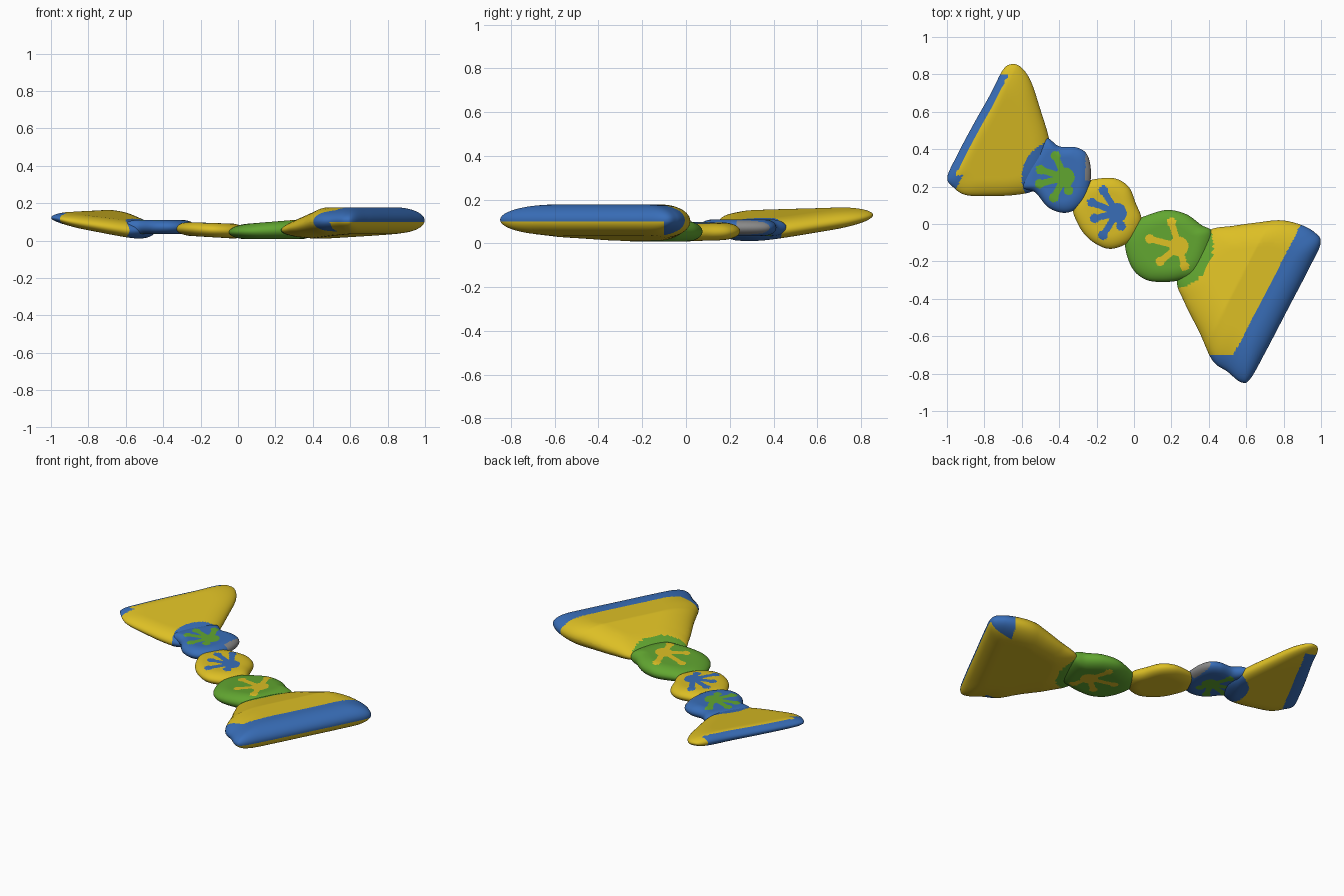
import bpy, bmesh, math
from mathutils import Vector

if "Cube" in bpy.data.objects:
    bpy.data.objects.remove(bpy.data.objects["Cube"])


def material(name, rgb):
    m = bpy.data.materials.new(name)
    m.diffuse_color = (*rgb, 1)
    m.use_nodes = True
    m.node_tree.nodes["Principled BSDF"].inputs["Base Color"].default_value = m.diffuse_color
    return m


MATS = [material("yellow", (0.72, 0.52, 0.018)), material("blue", (0.04, 0.155, 0.48)),
        material("green", (0.12, 0.38, 0.03)), material("grey", (0.25, 0.25, 0.25))]
YELLOW, BLUE, GREEN, GREY = range(4)


def smooth_loop(pts, n):
    """Closed Catmull-Rom curve through the points."""
    out = []
    for i in range(len(pts)):
        a, b, c, d = (Vector(pts[(i + k) % len(pts)]) for k in (-1, 0, 1, 2))
        for j in range(n):
            t = j / n
            out.append(0.5 * (2 * b + (c - a) * t + (2 * a - 5 * b + 4 * c - d) * t * t
                              + (3 * b - a - 3 * c + d) * t ** 3))
    return out


def ramp(v, v0, v1, a, b):
    t = max(0, min(1, (v - v0) / (v1 - v0)))
    return a + (b - a) * t


def pillow(name, pts, centre, top, bottom, rim, color, cuts=(), n=12, rings=30):
    """Rounded slab inside an outline, with height rules, cut lines and a colour rule."""
    loop, c = smooth_loop(pts, n), Vector(centre)
    bm = bmesh.new()

    def ring(s, side):
        u = max(0, (s - 1 + rim) / rim)
        prof = side * math.sqrt(max(0, 1 - u * u))
        vs = []
        for p in loop:
            q = c + (p - c) * s
            hi, lo = top(q.x, q.y), bottom(q.x, q.y)
            vs.append(bm.verts.new((q.x, q.y, (hi + lo) / 2 + prof * (hi - lo) / 2)))
        return vs

    # even steps over the flat part, arc steps around the rim
    flat = [(k + 1) / rings * (1 - rim) for k in range(rings)]
    arc = [1 - rim + rim * math.sin(math.pi / 2 * (k + 1) / 12) for k in range(11)]
    sizes = flat + arc
    stack = [ring(s, 1) for s in sizes] + [ring(1, 0)] + [ring(s, -1) for s in reversed(sizes)]
    m = len(loop)
    for a, b in zip(stack, stack[1:]):
        for i in range(m):
            j = (i + 1) % m
            bm.faces.new((a[i], a[j], b[j], b[i]))
    bm.faces.new(stack[0])
    bm.faces.new(stack[-1])
    for co, no in cuts:
        bmesh.ops.bisect_plane(bm, geom=bm.verts[:] + bm.edges[:] + bm.faces[:],
                               plane_co=co, plane_no=no, dist=1e-5)
    bmesh.ops.recalc_face_normals(bm, faces=bm.faces[:])
    for f in bm.faces:
        p = f.calc_center_median()
        f.material_index = color(p.x, p.y, p.z)
        f.smooth = True
    me = bpy.data.meshes.new(name)
    bm.to_mesh(me)
    bm.free()
    for mat in MATS:
        me.materials.append(mat)
    ob = bpy.data.objects.new(name, me)
    bpy.context.collection.objects.link(ob)
    return ob


def in_hand(x, y, palm, tips):
    """True inside a splayed hand: round palm, thin fingers, round fingertips."""
    p, c = Vector((x, y)), Vector(palm)
    if (p - c).length < 0.052:
        return True
    for tip in tips:
        e = Vector(tip)
        t = max(0, min(1, (p - c).dot(e - c) / (e - c).length_squared))
        if (p - c.lerp(e, t)).length < 0.017 or (p - e).length < 0.025:
            return True
    return False


# Large wedge: stripe on the upper outer bevel and blue corners
def large_d(x, y):
    return 0.89 * x - 0.46 * y


def large_color(x, y, z):
    d = large_d(x, y)
    if math.hypot(x - 0.2, y + 0.12) < 0.225:
        return GREEN
    stripe = d > 0.795 and z > 0.1
    front_corner = y < -0.7 and (z > 0.1 or d < 0.795)
    back_corner = d > 0.795 and y > -0.1
    return BLUE if stripe or front_corner or back_corner else YELLOW


pillow("large_wedge",
       [(0.40, -0.035), (0.53, -0.01), (0.66, 0.008), (0.78, 0.02), (0.88, 0.0), (0.96, -0.04),
        (0.998, -0.10), (0.94, -0.23), (0.82, -0.46), (0.7, -0.69), (0.62, -0.83), (0.57, -0.845),
        (0.5, -0.79), (0.42, -0.73), (0.35, -0.58), (0.27, -0.42), (0.23, -0.30), (0.29, -0.15)],
       (0.64, -0.28),
       lambda x, y: ramp(large_d(x, y), 0.35, 0.64, 0.10, 0.178),
       lambda x, y: ramp(large_d(x, y), 0.5, 0.85, 0.012, 0.038),
       0.45, large_color,
       [((0.795 * 0.89, -0.795 * 0.46, 0), (0.89, -0.46, 0)), ((0, 0, 0.1), (0, 0, 1)),
        ((0, -0.7, 0), (0, 1, 0)), ((0, -0.1, 0), (0, 1, 0))])


# Small wedge: thin stripe along the outer edge, tilted upwards
def small_d(x, y):
    return -0.88 * x + 0.47 * y


def small_color(x, y, z):
    d = small_d(x, y)
    if math.hypot(x + 0.4, y - 0.25) < 0.2:
        return BLUE
    under = d > 0.925 and z < 0.115
    stripe = (d > 0.965 or under) and y < 0.8
    corner = d > 0.925 and y < 0.26
    return BLUE if stripe or corner else YELLOW


pillow("small_wedge",
       [(-0.65, 0.855), (-0.6, 0.835), (-0.55, 0.76), (-0.5, 0.61), (-0.455, 0.46), (-0.44, 0.34),
        (-0.47, 0.25), (-0.53, 0.18), (-0.64, 0.155), (-0.77, 0.15), (-0.9, 0.155), (-0.97, 0.2),
        (-0.998, 0.25), (-0.95, 0.36), (-0.86, 0.53), (-0.77, 0.69), (-0.70, 0.825)],
       (-0.7, 0.4),
       lambda x, y: ramp(small_d(x, y), 0.57, 0.95, 0.10, 0.153) + 0.03 * max(0, y - 0.25),
       lambda x, y: ramp(small_d(x, y), 0.6, 0.98, 0.008, 0.092),
       0.4, small_color,
       [((-0.965 * 0.88, 0.965 * 0.47, 0), (-0.88, 0.47, 0)),
        ((-0.925 * 0.88, 0.925 * 0.47, 0), (-0.88, 0.47, 0)), ((0, 0.8, 0), (0, 1, 0))])

# Round links with hand prints
GREEN_HAND = ((0.24, -0.12), [(0.2, 0.01), (0.085, -0.08), (0.14, -0.2), (0.27, -0.225)])
YELLOW_HAND = ((-0.09, 0.06), [(-0.165, 0.18), (-0.225, 0.115), (-0.21, 0.03),
                               (-0.165, -0.06), (-0.07, -0.01)])
BLUE_HAND = ((-0.37, 0.25), [(-0.42, 0.365), (-0.5, 0.29), (-0.505, 0.215),
                             (-0.43, 0.14), (-0.35, 0.18)])

pillow("green_link",
       [(0.42, -0.045), (0.36, -0.005), (0.28, 0.052), (0.18, 0.075), (0.08, 0.05), (0.0, 0.01),
        (-0.045, -0.07), (-0.04, -0.16), (0.0, -0.25), (0.07, -0.3), (0.16, -0.31), (0.25, -0.3),
        (0.34, -0.27), (0.40, -0.16)],
       (0.19, -0.12),
       lambda x, y: ramp(x, -0.05, 0.35, 0.082, 0.115), lambda x, y: 0.008, 0.4,
       lambda x, y, z: YELLOW if in_hand(x, y, *GREEN_HAND) else GREEN)

pillow("yellow_link",
       [(-0.29, 0.2), (-0.23, 0.235), (-0.11, 0.245), (-0.03, 0.2), (0.01, 0.11), (0.04, 0.02),
        (0.0, -0.07), (-0.07, -0.12), (-0.15, -0.13), (-0.24, -0.08), (-0.3, 0.0), (-0.33, 0.1)],
       (-0.14, 0.06),
       lambda x, y: ramp(x, -0.3, 0.0, 0.1, 0.09), lambda x, y: ramp(x, -0.3, 0.0, 0.028, 0.01), 0.4,
       lambda x, y, z: BLUE if z > 0.06 and in_hand(x, y, *YELLOW_HAND) else YELLOW)

pillow("blue_link",
       [(-0.47, 0.46), (-0.40, 0.415), (-0.31, 0.41), (-0.25, 0.37), (-0.23, 0.27), (-0.25, 0.15),
        (-0.31, 0.08), (-0.38, 0.06), (-0.46, 0.09), (-0.53, 0.17), (-0.61, 0.2), (-0.59, 0.3),
        (-0.53, 0.39)],
       (-0.41, 0.25),
       lambda x, y: 0.11, lambda x, y: 0.035, 0.35,
       lambda x, y, z: GREEN if in_hand(x, y, *BLUE_HAND) else
       GREY if x > -0.26 and y > 0.23 else BLUE)
